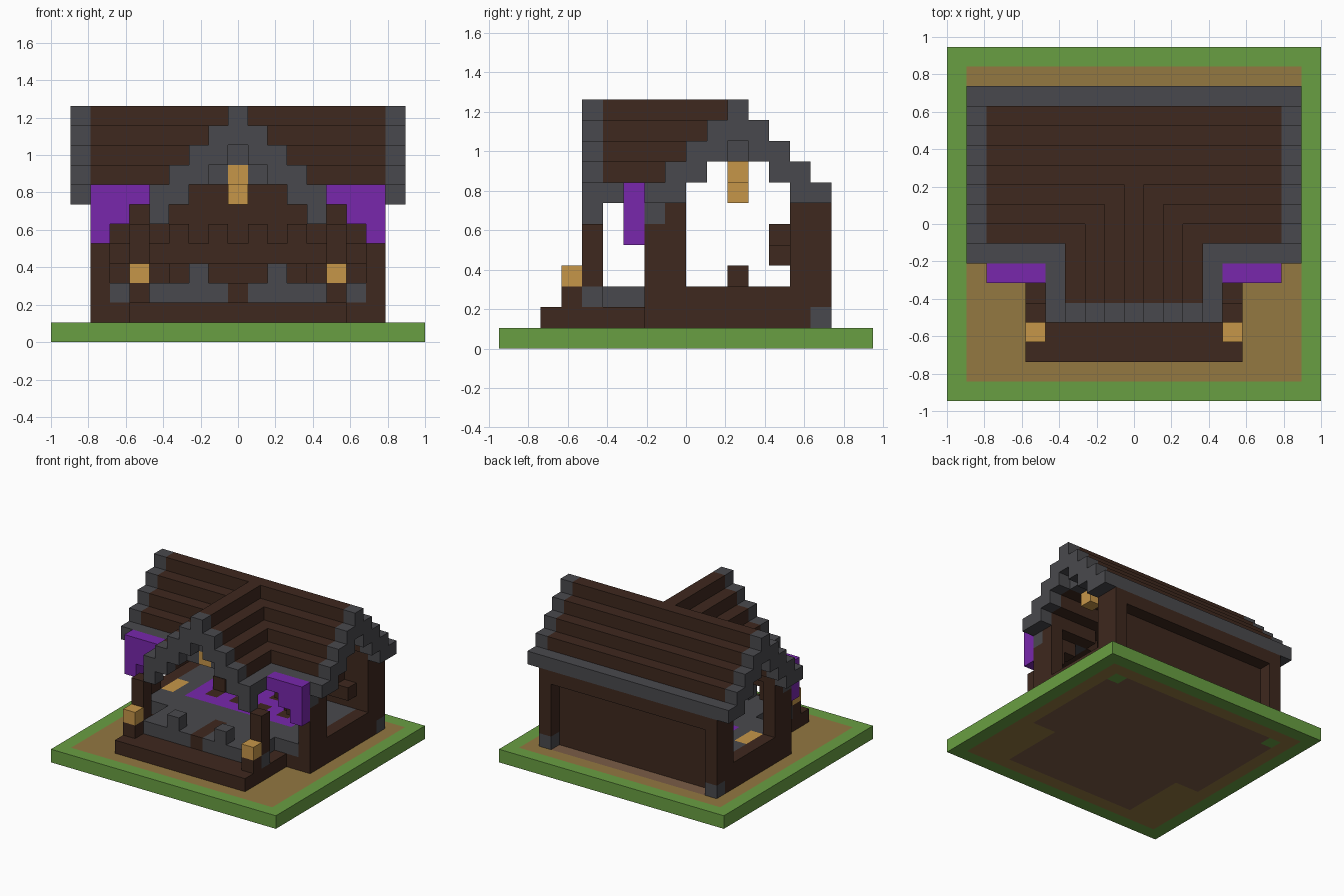
import bpy, bmesh
from mathutils import Vector

if "Cube" in bpy.data.objects:
    bpy.data.objects.remove(bpy.data.objects["Cube"])

U = 2 / 19                      # block size
ORIGIN = Vector((-1, -9 * U, 0))
MID = 9                         # centre column
RIDGE = 11                      # ridge row and ridge layer

COLOURS = {
    "grass": (105, 159, 66), "dirt": (147, 120, 65), "soil": (122, 92, 70),
    "dark_wood": (62, 40, 30), "stone": (73, 73, 77),
    "purple_cloth": (120, 39, 172), "lamp_gold": (198, 150, 73),
}


def linear(c):
    c /= 255
    return ((c + 0.055) / 1.055) ** 2.4 if c > 0.04045 else c / 12.92


MATS = {}
for name, rgb in COLOURS.items():
    m = bpy.data.materials.new(name)
    m.use_nodes = True
    col = (*map(linear, rgb), 1)
    m.diffuse_color = col
    m.node_tree.nodes["Principled BSDF"].inputs["Base Color"].default_value = col
    MATS[name] = m

blocks = {}                     # (i, j, k) -> (part, colour)


def fill(part, colour, i, j, k, mirror=False):
    """Fill inclusive block ranges; mirror repeats them across the centre."""
    spans = [(r, r) if isinstance(r, int) else r for r in (i, j, k)]
    xs, ys, zs = [range(a, b + 1) for a, b in spans]
    for x in xs:
        for y in ys:
            for z in zs:
                blocks[x, y, z] = (part, colour)
                if mirror:
                    blocks[2 * MID - x, y, z] = (part, colour)


# Ground slab with a dirt plot and the sunken foundation
fill("ground", "grass", (0, 18), (0, 17), 0)
fill("ground", "dirt", (1, 17), (1, 16), 0)
fill("foundation", "soil", (4, 14), (2, 6), 0)
fill("foundation", "soil", (2, 16), (7, 15), 0)
fill("ground", "grass", 2, 15, 0, True)

# Front step, house base and floors
fill("front_step", "dark_wood", (4, 14), (2, 6), 1)
fill("house_base", "dark_wood", (2, 16), (7, 14), (1, 2))
fill("floor", "stone", (3, 15), (7, 13), 2)
fill("porch_floor", "stone", (5, 13), (4, 6), 2)
fill("porch_floor", "dark_wood", MID, (4, 6), 2)
fill("floor", "lamp_gold", 3, (9, 10), 2)
for x in range(5, 14):
    for y in range(9, 13):
        hole = x % 2 == 0 and y % 2 == 0
        fill("carpet", "dark_wood" if hole else "purple_cloth", x, y, 2)

# Walls, corner posts and the back beam; both sides stay open
fill("back_wall", "dark_wood", (2, 16), 14, (1, 7))
fill("back_beam", "dark_wood", (3, 15), 15, 6)
fill("corner_post", "dark_wood", 2, 15, (2, 6), True)
fill("corner_post", "stone", 2, 15, 1, True)
fill("front_wall", "dark_wood", 2, (7, 8), (1, 6), True)
fill("front_wall", "stone", 2, 7, 6, True)
fill("front_wall", "dark_wood", (3, 4), 7, 6, True)
fill("front_wall", "dark_wood", 3, 7, 5, True)

# Porch posts, rail ends and lamp posts
fill("porch_post", "stone", 4, 4, 2, True)
fill("porch_post", "dark_wood", 4, 4, (3, 5), True)
fill("rail_end", "stone", 7, 4, 3, True)
fill("lamp_post", "dark_wood", 4, 3, 2, True)
fill("lamp", "lamp_gold", 4, 3, 3, True)

# Furniture
fill("shelf", "dark_wood", (3, 15), 13, 4)
for x in range(4, 15, 2):
    fill("shelf", "dark_wood", x, 13, 5)
fill("stool", "dark_wood", 6, 11, 3, True)

# Main roof: stepped slopes with stone gable ends and eaves
for k in range(7, 12):
    for off in {RIDGE - k, max(RIDGE - 1 - k, 0)}:
        for j in {RIDGE - off, RIDGE + off}:
            for i in range(1, 18):
                if j < RIDGE and abs(i - MID) < RIDGE - k:
                    continue    # left open under the front gable
                edge = i in (1, 17) or off == 4
                fill("main_roof", "stone" if edge else "dark_wood", i, j, k)

# Front gable roof, running back into the main slope
for k in range(7, 12):
    for off in {RIDGE - k, max(RIDGE - 1 - k, 0)}:
        for j in range(4, k + 1):
            edge = j == 4 or (off == 4 and j < 8)
            fill("porch_roof", "stone" if edge else "dark_wood", MID - off, j, k, True)
fill("gable_bracket", "stone", 5, 4, 6, True)

# Lamps under the three gable peaks, and one in the middle of the room
fill("lamp_beam", "stone", MID, 5, 9)
fill("lamp_beam", "stone", 8, 5, 8, True)
fill("hanging_lamp", "lamp_gold", MID, 5, 8)
fill("lamp_beam", "stone", (2, 3), RIDGE, 9, True)
fill("hanging_lamp", "lamp_gold", 3, RIDGE, 8, True)
fill("lamp_hanger", "dark_wood", MID, RIDGE, (8, 10))
fill("hanging_lamp", "lamp_gold", MID, RIDGE, 7)

# Stepped purple awnings beside the porch
for n in range(3):
    fill("awning", "purple_cloth", (2, 2 + n), 6, 5 + n, True)

# Turn every part into a mesh of its exposed block faces
AXES = [Vector(v) for v in ((1, 0, 0), (0, 1, 0), (0, 0, 1))]
for part in sorted({p for p, c in blocks.values()}):
    bm = bmesh.new()
    used = []
    for cell, (p, colour) in blocks.items():
        if p != part:
            continue
        if colour not in used:
            used.append(colour)
        centre = ORIGIN + (Vector(cell) + Vector((0.5, 0.5, 0.5))) * U
        for a in range(3):
            for sign in (-1, 1):
                near = list(cell)
                near[a] += sign
                if tuple(near) in blocks:
                    continue
                n, s = AXES[a] * sign, AXES[(a + 1) % 3]
                t = n.cross(s)
                ring = [n - s - t, n + s - t, n + s + t, n - s + t]
                face = bm.faces.new([bm.verts.new(centre + v * U / 2) for v in ring])
                face.material_index = used.index(colour)
    bmesh.ops.remove_doubles(bm, verts=bm.verts, dist=U / 100)
    bmesh.ops.dissolve_limit(bm, angle_limit=0.01, verts=bm.verts, edges=bm.edges,
                             delimit={'MATERIAL'})
    mesh = bpy.data.meshes.new(part)
    bm.to_mesh(mesh)
    bm.free()
    for colour in used:
        mesh.materials.append(MATS[colour])
    bpy.context.collection.objects.link(bpy.data.objects.new(part, mesh))
